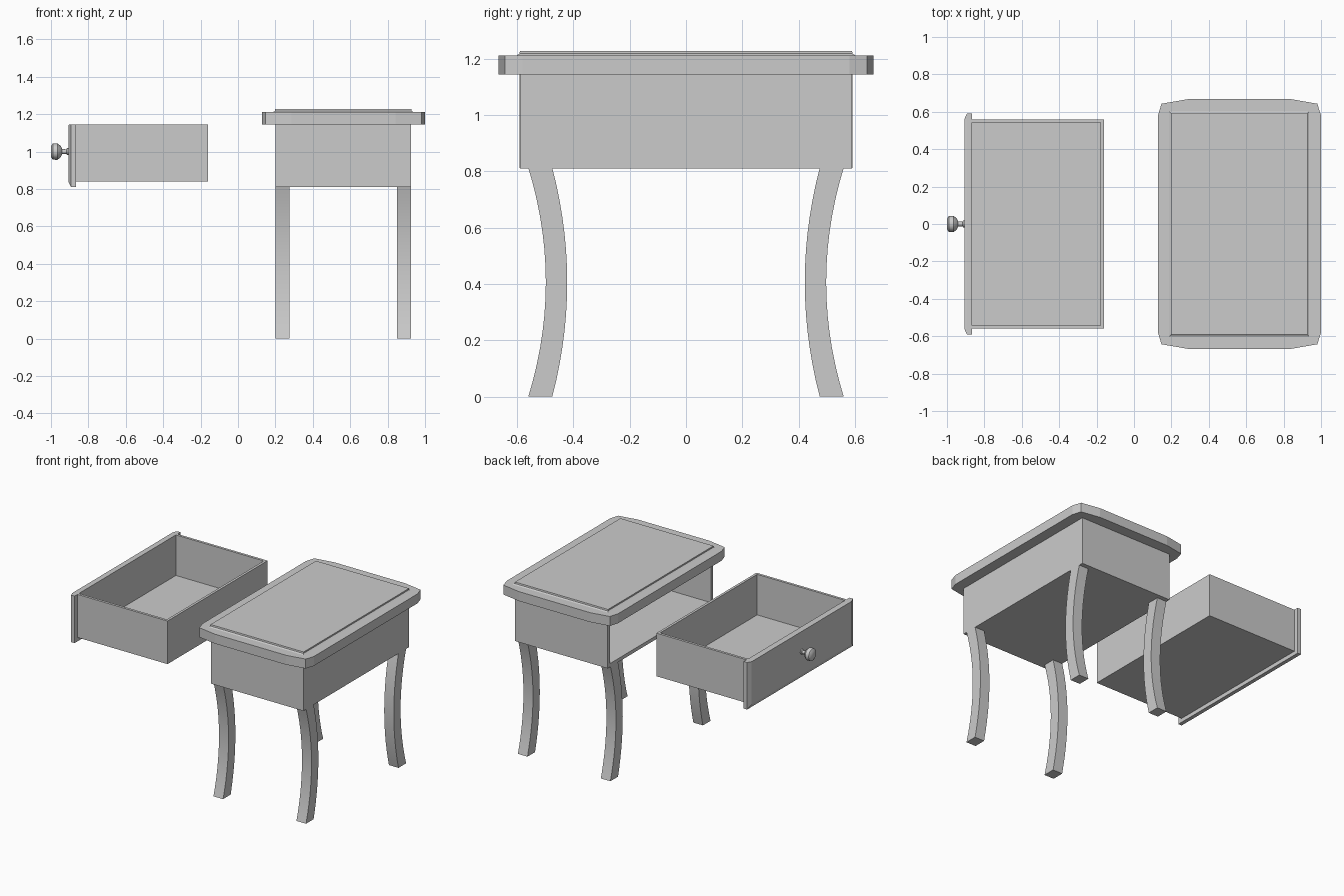
import bpy, bmesh, math

if "Cube" in bpy.data.objects:
    bpy.data.objects.remove(bpy.data.objects["Cube"])


def finish(name, bm, smooth=None):
    bmesh.ops.recalc_face_normals(bm, faces=bm.faces)
    me = bpy.data.meshes.new(name)
    bm.to_mesh(me)
    bm.free()
    ob = bpy.data.objects.new(name, me)
    bpy.context.collection.objects.link(ob)
    if smooth:
        bpy.ops.object.select_all(action='DESELECT')
        ob.select_set(True)
        bpy.context.view_layer.objects.active = ob
        bpy.ops.object.shade_smooth_by_angle(angle=math.radians(smooth))
    return ob


def loft(name, rings, smooth=None):
    """Skin a list of equal-length closed rings and cap both ends."""
    bm = bmesh.new()
    rows = [[bm.verts.new(p) for p in r] for r in rings]
    n = len(rows[0])
    for a, b in zip(rows, rows[1:]):
        for i in range(n):
            j = (i + 1) % n
            bm.faces.new((a[i], a[j], b[j], b[i]))
    bm.faces.new(rows[0])
    bm.faces.new(rows[-1])
    return finish(name, bm, smooth)


def rect_z(x0, x1, y, z):
    return [(x0, -y, z), (x1, -y, z), (x1, y, z), (x0, y, z)]


def rect_x(x, y, z0, z1):
    return [(x, -y, z0), (x, y, z0), (x, y, z1), (x, -y, z1)]


def open_case(name, x0, x1, y, z0, z1, wall):
    """Box open at the top and on the -x side, with wall thickness."""
    bm = bmesh.new()
    a = [bm.verts.new(p) for p in rect_z(x0, x1, y, z0)]
    b = [bm.verts.new(p) for p in rect_z(x0, x1, y, z1)]
    bm.faces.new((a[3], a[2], a[1], a[0]))
    for i in range(3):
        bm.faces.new((a[i], a[i + 1], b[i + 1], b[i]))
    ob = finish(name, bm)
    # make sure the normals face outwards so the wall grows inwards
    if ob.data.polygons[0].normal.z > 0:
        ob.data.flip_normals()
    mod = ob.modifiers.new("wall", 'SOLIDIFY')
    mod.thickness = wall
    mod.offset = -1
    mod.use_even_offset = True
    return ob


# Table case and drawer tray
open_case("table_case", 0.2, 0.925, 0.59, 0.81, 1.145, 0.025)
open_case("drawer_tray", -0.868, -0.16, 0.56, 0.84, 1.145, 0.018)

# Table top with bowed, clipped corners
half = [(0.128, 0.58), (0.147, 0.643), (0.286, 0.667), (0.842, 0.667),
        (0.98, 0.643), (1.0, 0.58)]
outline = half + [(x, -y) for x, y in reversed(half)]
loft("table_top", [[(x, y, z) for x, y in outline] for z in (1.145, 1.212)])

# Raised panel on the table top
loft("top_panel", [rect_z(0.185, 0.94, 0.605, 1.21),
                   rect_z(0.198, 0.927, 0.592, 1.218),
                   rect_z(0.198, 0.927, 0.59, 1.228)])

# Drawer front with bevelled sides and bottom
loft("drawer_front", [rect_x(-0.866, 0.592, 0.812, 1.145),
                      rect_x(-0.893, 0.592, 0.812, 1.145),
                      rect_x(-0.907, 0.56, 0.84, 1.143)])

# Turned knob
profile = [(-1.0, 0.028), (-0.99, 0.043), (-0.965, 0.044), (-0.948, 0.03),
           (-0.94, 0.014), (-0.918, 0.012), (-0.914, 0.018), (-0.9, 0.018)]
SIDES = 12
loft("drawer_knob", [[(x, r * math.cos(i * math.tau / SIDES),
                       1.0 + r * math.sin(i * math.tau / SIDES))
                      for i in range(SIDES)] for x, r in profile], 40)

# Four legs bowed inwards
STEPS = 14
for side, x in (("left", 0.2), ("right", 0.85)):
    for end, s in (("front", -1), ("back", 1)):
        rings = []
        for i in range(STEPS + 1):
            t = i / STEPS
            bow = 1 - (2 * t - 1) ** 2
            yo, yi = 0.56 - 0.062 * bow, 0.475 - 0.053 * bow
            z = 0.812 * t
            rings.append([(x, s * yo, z), (x + 0.075, s * yo, z),
                          (x + 0.075, s * yi, z), (x, s * yi, z)])
        loft(f"{end}_{side}_leg", rings, 30)
